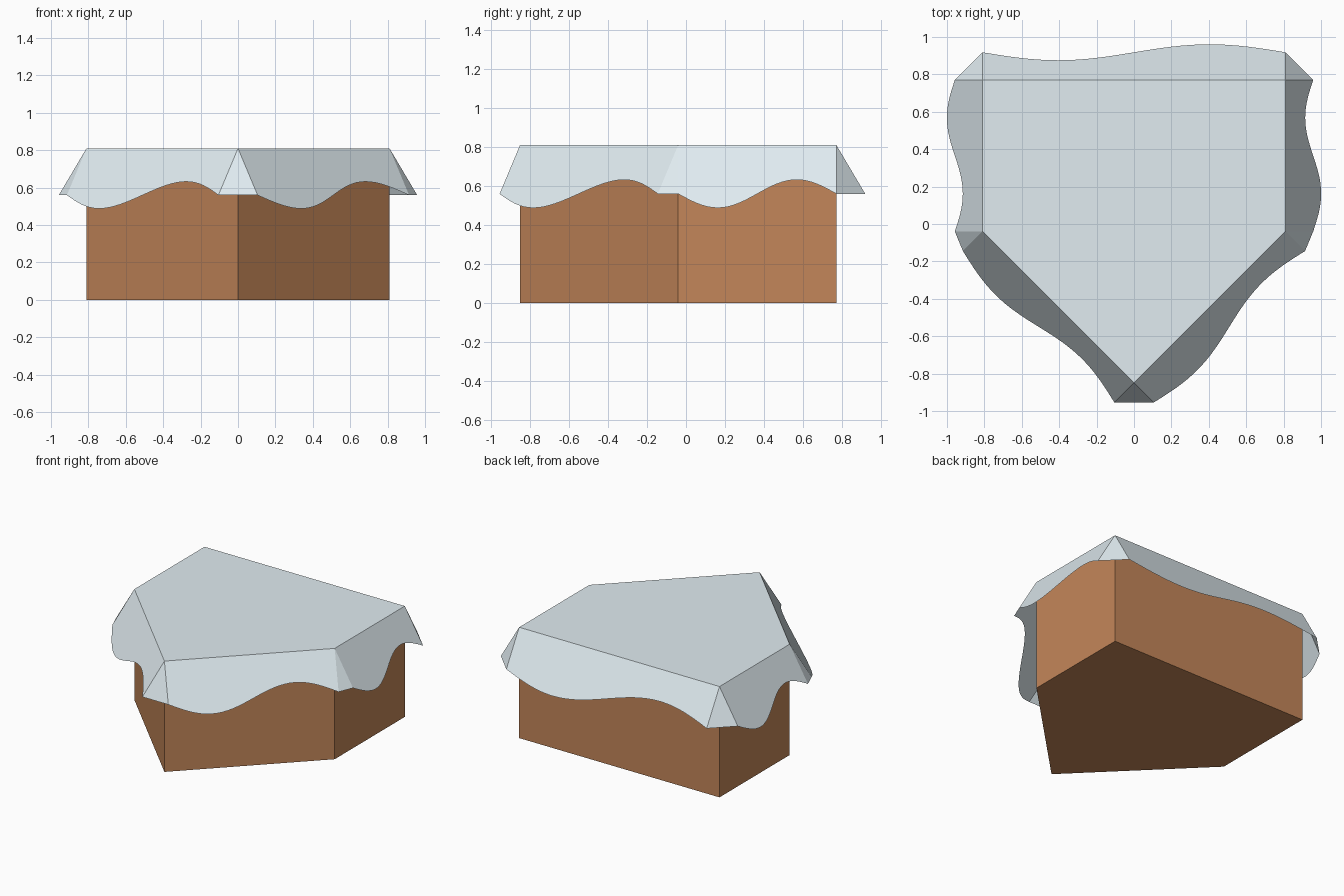
import bpy
import bmesh
import math
from mathutils import Vector

if "Cube" in bpy.data.objects:
    bpy.data.objects.remove(bpy.data.objects["Cube"])

HEIGHT = 0.81      # top of box
DROP = 0.25        # vertical fall of the flaps
SPREAD = 0.148     # outward lean of the flaps
WAVE = 0.288       # hem wave, as a fraction of flap length
STEPS = 32

# five-sided footprint, counter-clockwise
PLAN = [(0, -0.85), (0.81, -0.04), (0.81, 0.77), (-0.81, 0.77), (-0.81, -0.04)]


def material(name, rgb):
    mat = bpy.data.materials.new(name)
    mat.diffuse_color = (*rgb, 1)
    mat.use_nodes = True
    mat.node_tree.nodes["Principled BSDF"].inputs["Base Color"].default_value = mat.diffuse_color
    return mat


def finish(bm, name, mat):
    mesh = bpy.data.meshes.new(name)
    bm.to_mesh(mesh)
    bm.free()
    mesh.materials.append(mat)
    obj = bpy.data.objects.new(name, mesh)
    bpy.context.collection.objects.link(obj)
    return obj


count = len(PLAN)

# box: bottom and walls, the cover closes the top
bm = bmesh.new()
low = [bm.verts.new((x, y, 0)) for x, y in PLAN]
high = [bm.verts.new((x, y, HEIGHT)) for x, y in PLAN]
bm.faces.new(low[::-1])
for i in range(count):
    j = (i + 1) % count
    bm.faces.new((low[i], low[j], high[j], high[i]))
finish(bm, "box", material("brown", (0.55, 0.24, 0.10)))

# cloth cover: flat top, one wavy flap per side
bm = bmesh.new()
top = [bm.verts.new((x, y, HEIGHT)) for x, y in PLAN]
bm.faces.new(top)
hems = []
for i in range(count):
    a, b = top[i], top[(i + 1) % count]
    along = (b.co - a.co).normalized()
    fall = Vector((along.y, -along.x, 0)) * SPREAD - Vector((0, 0, DROP))
    hem = []
    for k in range(STEPS + 1):
        t = k / STEPS
        reach = 1 + WAVE * math.sin(2 * math.pi * t)
        hem.append(bm.verts.new(a.co.lerp(b.co, t) + fall * reach))
    bm.faces.new([b, a] + hem)
    hems.append(hem)

# corner gussets between neighbouring flaps
for i in range(count):
    bm.faces.new((top[i], hems[i - 1][-1], hems[i][0]))
finish(bm, "cloth_cover", material("pale_blue", (0.75, 0.84, 0.88)))
